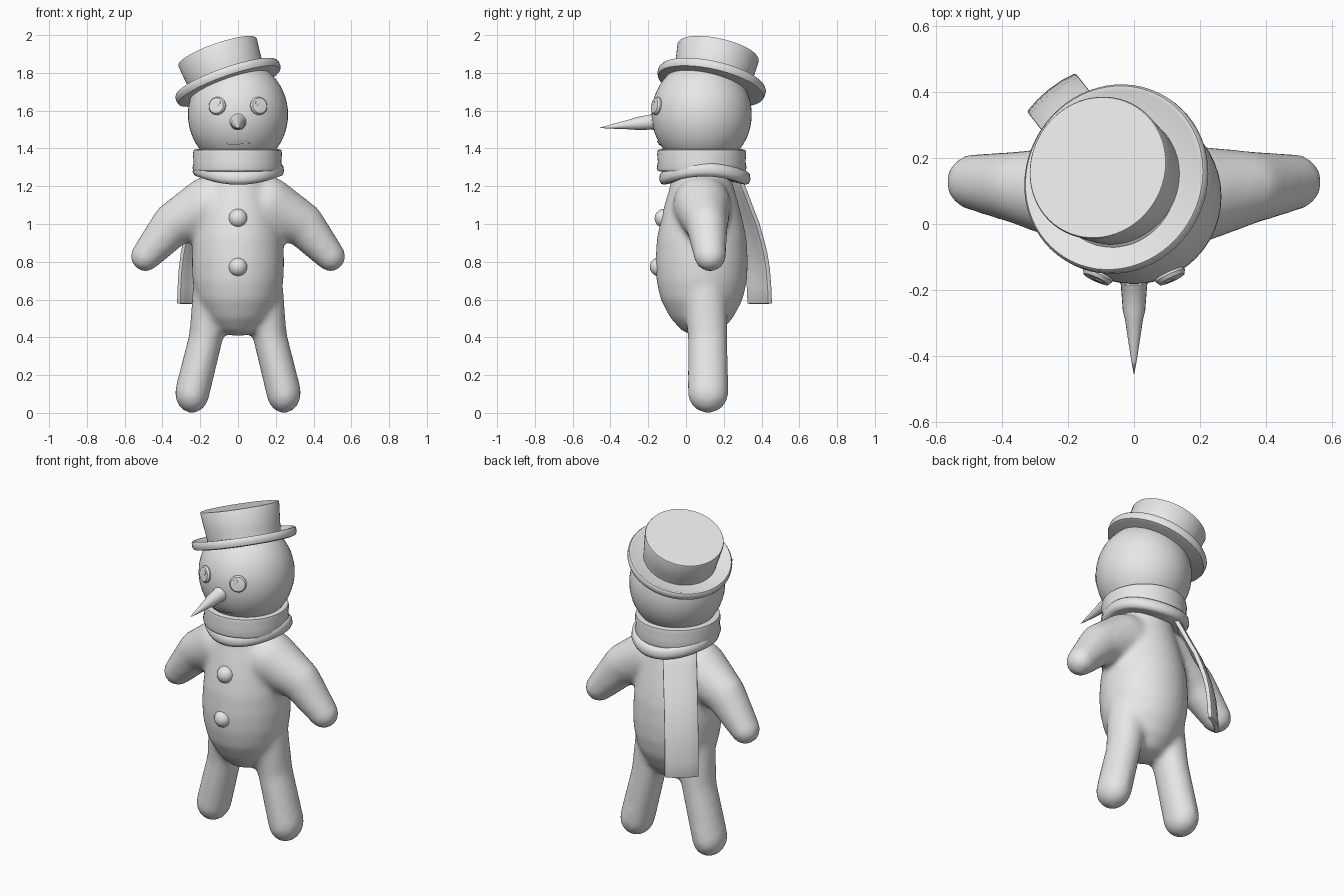
import bpy, bmesh, math
from mathutils import Vector, Matrix

if "Cube" in bpy.data.objects:
    bpy.data.objects.remove(bpy.data.objects["Cube"])

mat = bpy.data.materials.new("light grey")
mat.diffuse_color = (0.8, 0.8, 0.8, 1)
mat.use_nodes = True
mat.node_tree.nodes["Principled BSDF"].inputs["Base Color"].default_value = mat.diffuse_color
CY = 0.083  # y of the body axis


def add(name, bm, matrix=Matrix(), angle=35):
    bmesh.ops.recalc_face_normals(bm, faces=bm.faces)
    me = bpy.data.meshes.new(name)
    bm.to_mesh(me)
    bm.free()
    me.materials.append(mat)
    ob = bpy.data.objects.new(name, me)
    bpy.context.collection.objects.link(ob)
    ob.matrix_world = matrix
    shade(ob, angle)
    return ob


def shade(ob, angle):
    ob.data.shade_smooth()
    ob.data.set_sharp_from_angle(angle=math.radians(angle))


def bake(ob, angle):
    bpy.context.view_layer.update()
    dg = bpy.context.evaluated_depsgraph_get()
    me = bpy.data.meshes.new_from_object(ob.evaluated_get(dg))
    ob.modifiers.clear()
    ob.data = me
    if not me.materials:
        me.materials.append(mat)
    shade(ob, angle)


def lathe(bm, profile, n=48, cx=0, cy=0, closed=False):
    """Spin (radius, z) points round the z axis."""
    rings = []
    for r, z in profile:
        if r == 0:
            rings.append([bm.verts.new((cx, cy, z))] * n)
        else:
            rings.append([bm.verts.new((cx + r * math.cos(2 * math.pi * i / n),
                                        cy + r * math.sin(2 * math.pi * i / n), z)) for i in range(n)])
    pairs = list(zip(rings, rings[1:]))
    if closed:
        pairs.append((rings[-1], rings[0]))
    for a, b in pairs:
        for i in range(n):
            j = (i + 1) % n
            vs = list(dict.fromkeys((a[i], a[j], b[j], b[i])))
            bm.faces.new(vs)
    return bm


def turned(name, profile, matrix=Matrix(), n=48, angle=35):
    return add(name, lathe(bmesh.new(), profile, n), matrix, angle)


def aimed(loc, direction):
    return Matrix.Translation(loc) @ Vector(direction).to_track_quat('Z', 'Y').to_matrix().to_4x4()


def limb(bm, balls):
    """Hull each neighbouring pair of (x, y, z, rx, ry, rz) ellipsoids."""
    for pair in zip(balls, balls[1:]):
        part = bmesh.new()
        for x, y, z, rx, ry, rz in pair:
            bmesh.ops.create_uvsphere(part, u_segments=24, v_segments=14, radius=1,
                                      matrix=Matrix.Translation((x, y, z)) @ Matrix.Diagonal((rx, ry, rz, 1)))
        bmesh.ops.delete(part, geom=part.edges[:], context='EDGES_FACES')
        bmesh.ops.convex_hull(part, input=part.verts[:])
        bmesh.ops.delete(part, geom=[v for v in part.verts if not v.link_faces], context='VERTS')
        tmp = bpy.data.meshes.new("tmp")
        part.to_mesh(tmp)
        part.free()
        bm.from_mesh(tmp)
        bpy.data.meshes.remove(tmp)


# body: torso, arms and legs fused into one soft skin
bm = bmesh.new()
lathe(bm, [(0, .40), (.10, .43), (.165, .50), (.218, .6), (.24, .7), (.245, .8), (.238, .92), (.218, 1.02),
           (.192, 1.12), (.168, 1.2), (.15, 1.3), (.15, 1.4), (0, 1.4)], cy=CY)
for s in (-1, 1):
    limb(bm, [(s * .49, .127, .828, .08, .085, .08), (s * .34, .11, 1.0, .117, .112, .117),
              (s * .15, .085, 1.1, .155, .155, .155)])
    limb(bm, [(s * .243, .117, .105, .092, .109, .107), (s * .17, .115, .4, .09, .106, .1),
              (s * .125, .1, .65, .115, .12, .115)])
body = add("body", bm)
rm = body.modifiers.new("fuse", 'REMESH')
rm.mode, rm.voxel_size = 'VOXEL', .016
sm = body.modifiers.new("soften", 'SMOOTH')
sm.factor, sm.iterations = .5, 14
bake(body, 180)

# head
bm = bmesh.new()
bmesh.ops.create_uvsphere(bm, u_segments=48, v_segments=28, radius=1,
                          matrix=Matrix.Translation((0, CY, 1.58)) @ Matrix.Diagonal((.265, .265, .285, 1)))
add("head", bm, angle=180)

# eyes with small pupils
for s, side in ((-1, "left"), (1, "right")):
    m = aimed((s * .11, -.156, 1.625), (s * .11, -.24, .045))
    turned("eye_" + side, [(0, -.02), (.046, -.02), (.048, .002), (.041, .013), (0, .018)], m, 28)
    m = aimed((s * .104, -.171, 1.64), (s * .11, -.24, .045))
    turned("pupil_" + side, [(0, -.01), (.015, -.01), (.013, .004), (0, .007)], m, 16)

# carrot nose
turned("nose", [(0, -.04), (.040, -.03), (.043, .0), (.043, .008), (.040, .012), (.034, .09), (.027, .12),
                (.018, .18), (.009, .24), (0, .288)], aimed((0, -.172, 1.541), (0, -.285, -.032)), 20)

# mouth: thin closed lip line lying on the head
bm = bmesh.new()
loop = []
for i in range(28):
    a = 2 * math.pi * i / 28
    x = .066 * math.cos(a)
    z = 1.428 + .008 * math.sin(a) - .004 * math.cos(3 * a)
    r = .265 * math.sqrt(1 - ((z - 1.58) / .285) ** 2)
    loop.append((x, CY - math.sqrt(r * r - x * x), z))
front = [bm.verts.new((x, y - .008, z)) for x, y, z in loop]
back = [bm.verts.new((x, y + .01, z)) for x, y, z in loop]
bm.faces.new(front)
bm.faces.new(back)
for i in range(28):
    j = (i + 1) % 28
    bm.faces.new((front[i], front[j], back[j], back[i]))
add("mouth", bm)

# buttons
for name, y, z in (("button_upper", -.116, 1.03), ("button_lower", -.142, .773)):
    bm = bmesh.new()
    bmesh.ops.create_uvsphere(bm, u_segments=24, v_segments=14, radius=.05,
                              matrix=Matrix.Translation((0, y, z)))
    add(name, bm, angle=180)

# tilted hat
hat = aimed((-.052, .135, 1.748), (-.35, .22, 1))
turned("hat_brim", [(0, -.025), (.268, -.025), (.285, -.02), (.291, -.005), (.291, .015), (.284, .025),
                    (.272, .024), (.255, .012), (0, .008)], hat, 64)
turned("hat_crown", [(0, 0), (.203, 0), (.209, .06), (.22, .172), (.217, .178), (0, .18)], hat, 64)

# scarf: upper wrap and lower saddle-shaped wrap
turned("scarf_upper", [(.12, 1.385), (.215, 1.396), (.232, 1.392), (.236, 1.37), (.232, 1.33), (.238, 1.295),
                       (.232, 1.28), (.12, 1.27)], Matrix.Translation((-.003, CY, 0)), angle=50)
bm = lathe(bmesh.new(), [(.12, 1.30), (.225, 1.30), (.238, 1.285), (.242, 1.255), (.232, 1.235), (.215, 1.23),
                         (.12, 1.25)], closed=True)
for v in bm.verts:
    a = math.atan2(v.co.y, v.co.x)
    v.co.z += .022 * math.cos(2 * a)
add("scarf_lower", bm, Matrix.Translation((.002, .1, 0)), 50)

# scarf tail hanging down the back
out, side = Vector((-.62, .78, 0)), Vector((.78, .62, 0))
bm = bmesh.new()
rows = []
for d, z in ((.185, 1.25), (.225, 1.17), (.268, 1.08), (.308, 1.0), (.337, .92), (.362, .84), (.378, .76),
             (.387, .67), (.392, .578)):
    rows.append([bm.verts.new(Vector((0, CY, z)) + out * (d + .012 * (1 - t * t)) + side * (.093 * t))
                 for t in (-1, -.5, 0, .5, 1)])
for a, b in zip(rows, rows[1:]):
    for i in range(4):
        bm.faces.new((a[i], a[i + 1], b[i + 1], b[i]))
tail = add("scarf_tail", bm)
so = tail.modifiers.new("thickness", 'SOLIDIFY')
so.thickness, so.offset = .026, 0
be = tail.modifiers.new("round", 'BEVEL')
be.width, be.segments = .007, 2
bake(tail, 40)
